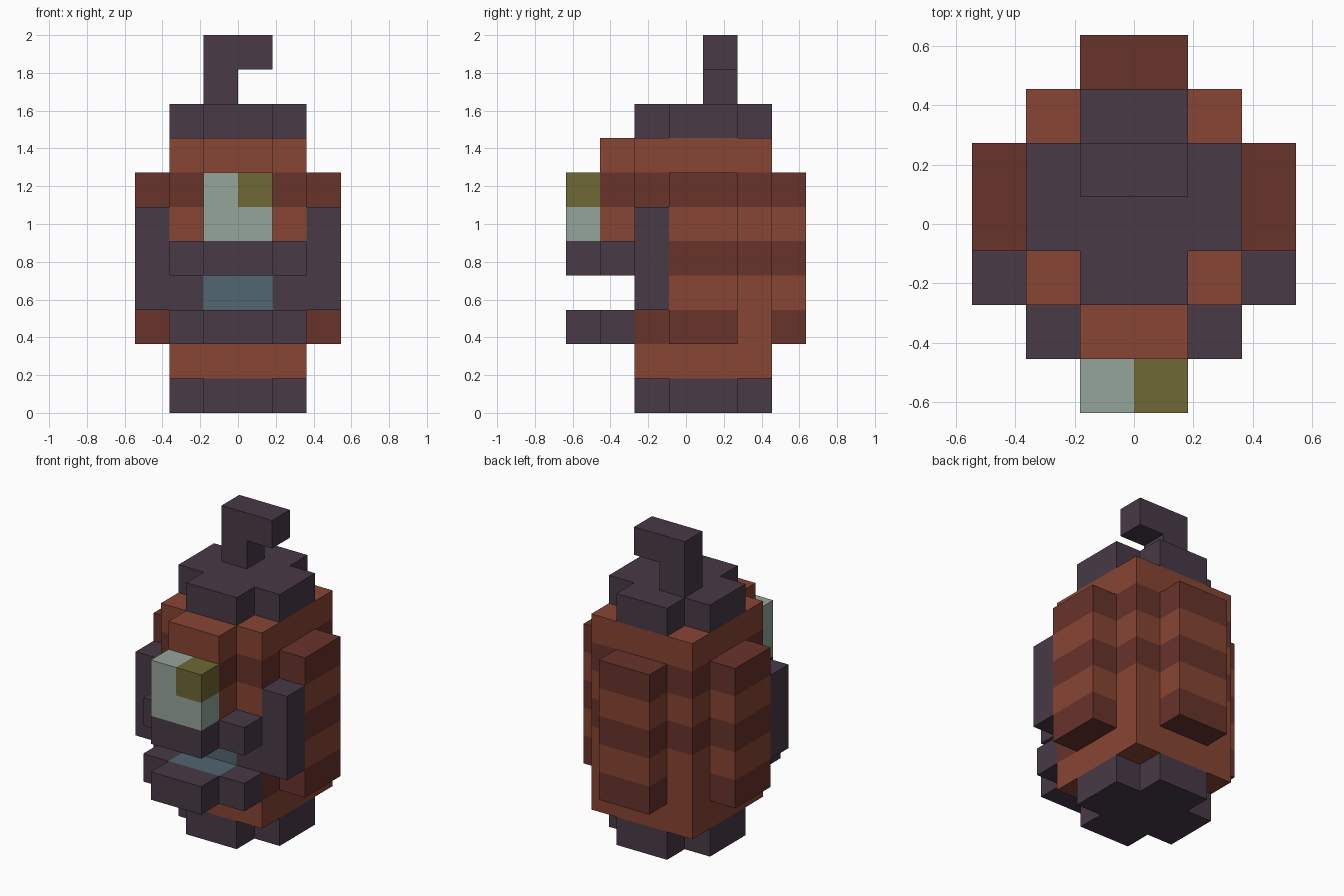
import bpy, bmesh, math
from mathutils import Vector

if "Cube" in bpy.data.objects:
    bpy.data.objects.remove(bpy.data.objects["Cube"], do_unlink=True)

U = 2 / 11  # size of one block

# Materials, given as sRGB hex
def linear(c):
    return c / 12.92 if c <= 0.04045 else ((c + 0.055) / 1.055) ** 2.4

def material(name, code):
    rgb = [linear(int(code[i:i + 2], 16) / 255) for i in (0, 2, 4)] + [1]
    m = bpy.data.materials.new(name)
    m.use_nodes = True
    m.diffuse_color = rgb
    bsdf = m.node_tree.nodes["Principled BSDF"]
    bsdf.inputs["Base Color"].default_value = rgb
    bsdf.inputs["Roughness"].default_value = 0.9
    return m

PLUM, ORANGE, RED, SAGE, OLIVE, TEAL = range(6)
MATS = [material("plum", "483A47"), material("orange_rust", "874534"),
        material("dark_red", "68332B"), material("sage", "95A59B"),
        material("olive", "6E6833"), material("slate_teal", "526670")]

# Extrude an outline through a list of levels; axis is "z" or "y".
# paint is a material number or a rule on a point just inside each face.
def prism(name, outline, levels, paint, axis="z"):
    bm = bmesh.new()
    def vert(a, b, h):
        return bm.verts.new((a, b, h) if axis == "z" else (a, h, b))
    rings = [[vert(a, b, h) for a, b in outline] for h in levels]
    n = len(outline)
    for low, high in zip(rings, rings[1:]):
        for i in range(n):
            j = (i + 1) % n
            bm.faces.new((low[i], low[j], high[j], high[i]))
    bm.faces.new(rings[0][::-1])
    bm.faces.new(rings[-1])
    bmesh.ops.recalc_face_normals(bm, faces=bm.faces)
    used = []
    for f in bm.faces:
        p = f.calc_center_median() - f.normal * 0.3
        m = paint(p) if callable(paint) else paint
        if m not in used:
            used.append(m)
        f.material_index = used.index(m)
    bmesh.ops.scale(bm, vec=Vector((U, U, U)), verts=bm.verts)
    mesh = bpy.data.meshes.new(name)
    bm.to_mesh(mesh)
    bm.free()
    for m in used:
        mesh.materials.append(MATS[m])
    ob = bpy.data.objects.new(name, mesh)
    bpy.context.collection.objects.link(ob)
    return ob

def rect(x0, x1, y0, y1):
    return [(x0, y0), (x1, y0), (x1, y1), (x0, y1)]

def banded(p):
    return RED if 2 < p.z < 7 and int(p.z) % 2 == 0 else ORANGE

def body_paint(p):
    front = p.y < -0.5
    if front and 3 < p.z < 4:
        return TEAL if abs(p.x) < 1 else PLUM
    if 2 < p.z < 3 and not front:
        return ORANGE
    return banded(p)

# Plus-shaped base and cap
plus = [(-1, -1.5), (1, -1.5), (1, -0.5), (2, -0.5), (2, 1.5), (1, 1.5),
        (1, 2.5), (-1, 2.5), (-1, 1.5), (-2, 1.5), (-2, -0.5), (-1, -0.5)]
prism("base", plus, [0, 1], PLUM)
prism("cap", plus, [8, 9], PLUM)

# Hooked stem
prism("stem", [(-1, 9), (0, 9), (0, 10), (1, 10), (1, 11), (-1, 11)],
      [0.5, 1.5], PLUM, "y")

# Striped body
body = [(-2, -1.5), (-1, -1.5), (1, -1.5), (2, -1.5), (2, -0.5),
        (2, 2.5), (-2, 2.5), (-2, -0.5)]
prism("body", body, range(1, 9), body_paint)

# Raised striped panels and front brow
prism("back_panel", rect(-1, 1, 2.5, 3.5), range(2, 8), banded)
prism("brow", rect(-1, 1, -2.5, -1.5), range(5, 9), banded)

# Parts on both sides
for side, s in (("left", 1), ("right", -1)):
    prism(side + "_panel", rect(2 * s, 3 * s, -0.5, 1.5), range(2, 8), banded)
    prism(side + "_arm", rect(2 * s, 3 * s, -1.5, -0.5), [3, 6], PLUM)
    prism(side + "_lower_lip", rect(s, 2 * s, -2.5, -1.5), [2, 3], PLUM)

# Mouth
prism("upper_lip", [(-2, -2.5), (-1, -2.5), (-1, -3.5), (1, -3.5), (1, -2.5),
                    (2, -2.5), (2, -1.5), (-2, -1.5)], [4, 5], PLUM)
prism("lower_lip_front", rect(-1, 1, -3.5, -2.5), [2, 3], PLUM)
prism("tongue", rect(-1, 1, -2.5, -1.5), [2, 3], TEAL)

# Single eye with a corner pupil
prism("eye", [(-1, 5), (1, 5), (1, 6), (0, 6), (0, 7), (-1, 7)],
      [-3.5, -2.5], SAGE, "y")
prism("pupil", rect(0, 1, -3.5, -2.5), [6, 7], OLIVE)
